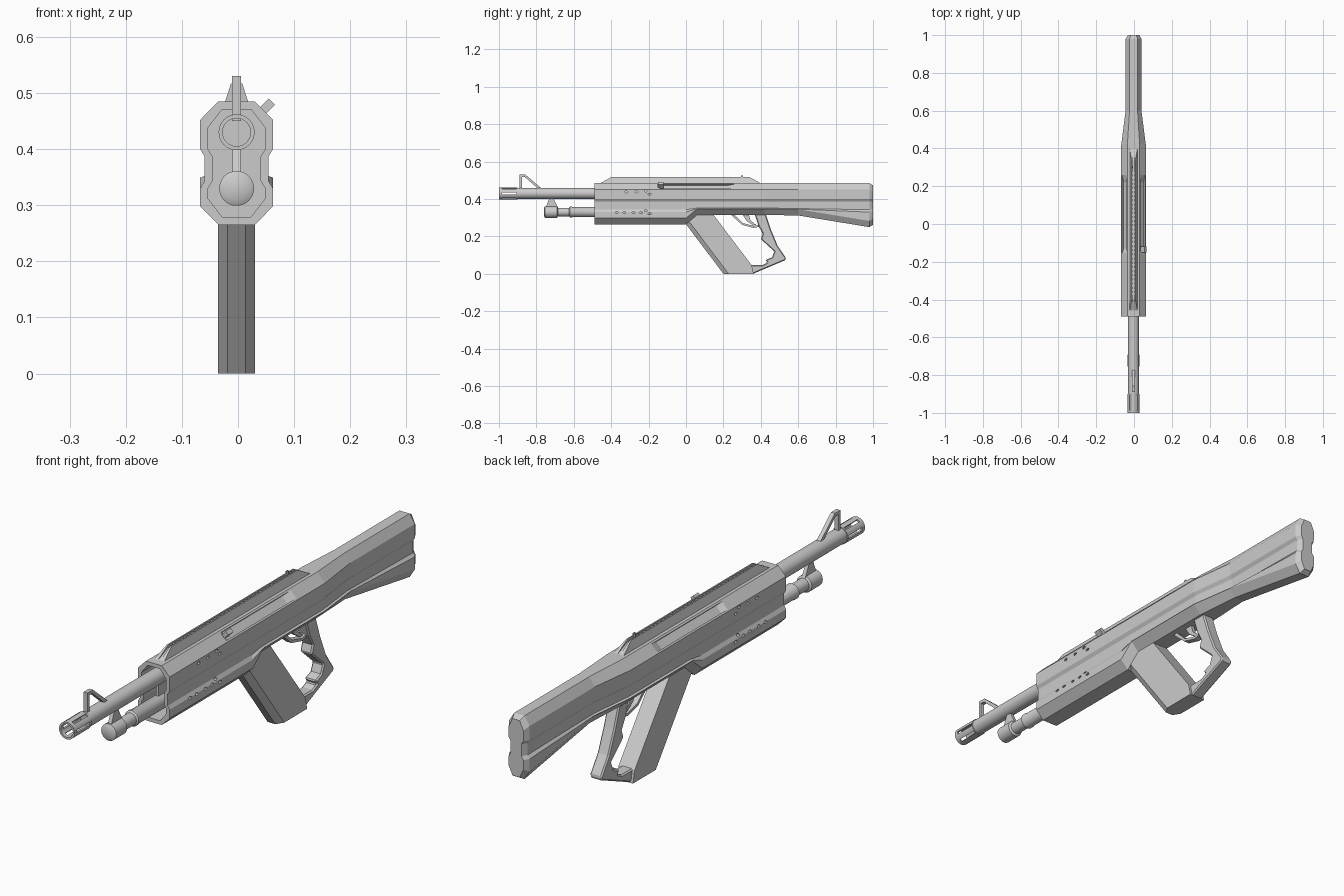
import bpy
import bmesh
import math
from mathutils import Matrix, Vector

default_cube = bpy.data.objects.get("Cube")
if default_cube:
    bpy.data.objects.remove(default_cube, do_unlink=True)

CENTRE_X = -0.0025


def finish(name, bm):
    bmesh.ops.recalc_face_normals(bm, faces=bm.faces)
    mesh = bpy.data.meshes.new(name)
    bm.to_mesh(mesh)
    bm.free()
    obj = bpy.data.objects.new(name, mesh)
    bpy.context.collection.objects.link(obj)
    return obj


def activate(obj):
    bpy.ops.object.select_all(action="DESELECT")
    obj.select_set(True)
    bpy.context.view_layer.objects.active = obj


def loft(name, rings):
    """Skin a list of equal closed rings and cap both ends."""
    bm = bmesh.new()
    loops = [[bm.verts.new(point) for point in ring] for ring in rings]
    count = len(loops[0])
    for first, second in zip(loops, loops[1:]):
        for i in range(count):
            j = (i + 1) % count
            bm.faces.new((first[i], first[j], second[j], second[i]))
    bm.faces.new(loops[0])
    bm.faces.new(loops[-1])
    return finish(name, bm)


def prism(name, outline, half_width, bevel=0):
    """Extrude a side outline of (y, z) points across the width."""
    rings = [[(CENTRE_X + side * half_width, y, z) for y, z in outline] for side in (-1, 1)]
    obj = loft(name, rings)
    if bevel:
        modifier = obj.modifiers.new("edge_chamfer", "BEVEL")
        modifier.width = bevel
        modifier.segments = 1
        modifier.limit_method = "ANGLE"
        modifier.angle_limit = math.radians(50)
    return obj


def lathe(name, height, profile, sides=32):
    """Turn (y, radius) points around a lengthwise axis."""
    angles = [math.tau * i / sides for i in range(sides)]
    rings = [[(CENTRE_X + r * math.cos(a), y, height + r * math.sin(a)) for a in angles]
             for y, r in profile]
    return loft(name, rings)


def box(name, centre, size, roll=0):
    bm = bmesh.new()
    turn = Matrix.Rotation(roll, 4, "Y")
    matrix = Matrix.Translation(centre) @ turn @ Matrix.Diagonal((*size, 1))
    bmesh.ops.create_cube(bm, size=1, matrix=matrix)
    return finish(name, bm)


def cut(target, cutter):
    cutter.hide_render = True
    modifier = target.modifiers.new("cut", "BOOLEAN")
    modifier.operation = "DIFFERENCE"
    modifier.solver = "EXACT"
    modifier.object = cutter
    activate(target)
    bpy.ops.object.modifier_apply(modifier=modifier.name)
    bpy.data.objects.remove(cutter, do_unlink=True)


def smooth(obj):
    activate(obj)
    bpy.ops.object.shade_smooth_by_angle(angle=math.radians(35))


# Waisted octagonal shell, from the hollow front to the butt
def body_ring(y, bottom, width, inset=0):
    w = width - inset
    top, low = 0.485 - inset, bottom + inset
    waist = w - 0.008
    shoulder = low + 0.033
    half = [(w / 2, top), (w, top - 0.033), (w, 0.4), (waist, 0.387),
            (waist, max(0.343, shoulder + 0.004)), (w, max(0.33, shoulder + 0.001)),
            (w, shoulder), (w / 2, low)]
    loop = half + [(-x, z) for x, z in reversed(half)]
    return [(CENTRE_X + x, y, z) for x, z in loop]


stations = [(-0.18, 0.265, 0.065, 0.014), (-0.49, 0.265, 0.065, 0.014),
            (-0.49, 0.265, 0.065), (0, 0.265, 0.065), (0.06, 0.315, 0.065),
            (0.42, 0.315, 0.065), (0.6, 0.312, 0.042), (0.98, 0.25, 0.042),
            (1, 0.25, 0.042, 0.012)]
body = loft("body_shell", [body_ring(*station) for station in stations])

# Long recess in each upper chamfer
for side in (-1, 1):
    outward = Vector((side, 0, 1)).normalized()
    across = Vector((side, 0, -1)).normalized()
    middle = Vector((CENTRE_X + side * 0.049, 0, 0.4685))
    rings = []
    for depth, start, end in ((0.012, -0.18, 0.3), (-0.012, -0.13, 0.22)):
        corners = [(-1, start), (1, start), (1, end), (-1, end)]
        rings.append([middle + outward * depth + across * 0.016 * s + Vector((0, y, 0))
                      for s, y in corners])
    cut(body, loft("recess_cutter", rings))

# Small vent holes through both side walls
upper_vents = [(y, 0.438) for y in (-0.32, -0.265)]
lower_vents = [(y, 0.328) for y in (-0.37, -0.33, -0.28, -0.24)]
end_vents = [(y, z + d) for z in (0.435, 0.33) for y, d in ((-0.215, 0.008), (-0.195, -0.009))]
for y, z in upper_vents + lower_vents + end_vents:
    bm = bmesh.new()
    place = Matrix.Translation((0, y, z)) @ Matrix.Rotation(math.pi / 2, 4, "Y")
    bmesh.ops.create_cone(bm, cap_ends=True, segments=10, radius1=0.007, radius2=0.007,
                          depth=0.3, matrix=place @ Matrix.Diagonal((0.7, 1.2, 1, 1)))
    cut(body, finish("vent_cutter", bm))

# Charging handle on the left chamfer
box("charging_handle", (0.049, -0.135, 0.473), (0.016, 0.03, 0.032), math.pi / 4)


# Raised sighting ridge with a central channel
def ridge_ring(y, rise):
    top = 0.48 + 0.037 * rise
    spread = 0.022 - 0.012 * rise
    half = [(0.022, 0.478), (spread, top), (0.005, top), (0.005, top - 0.01 * rise)]
    loop = half + [(-x, z) for x, z in reversed(half)]
    return [(CENTRE_X + x, y, z) for x, z in loop]


loft("top_ridge", [ridge_ring(y, rise) for y, rise in
                   ((-0.46, 0.1), (-0.4, 1), (0.34, 1), (0.4, 0.1))])
for i in range(30):
    box("ridge_tooth", (CENTRE_X, -0.37 + i * 0.022, 0.509), (0.011, 0.009, 0.008))
for side in (-1, 1):
    box("rear_sight_post", (CENTRE_X + side * 0.006, 0.3, 0.519), (0.004, 0.012, 0.014))

# Barrel with a slotted hollow muzzle
barrel = lathe("barrel", 0.43, [(-0.885, 0.001), (-0.885, 0.025), (-1, 0.025), (-1, 0.032),
                               (-0.9, 0.032), (-0.9, 0.029), (-0.17, 0.029)])
for i in range(3):
    cut(barrel, box("slot_cutter", (CENTRE_X, -0.945, 0.43), (0.011, 0.08, 0.09),
                    math.pi * (i + 0.5) / 3))
smooth(barrel)

# Lower tube under the barrel
lower_tube = lathe("lower_tube", 0.33, [(-0.76, 0.021), (-0.754, 0.031), (-0.69, 0.031),
                                       (-0.685, 0.023), (-0.625, 0.023), (-0.62, 0.029),
                                       (-0.61, 0.029), (-0.605, 0.027), (-0.17, 0.027)])
smooth(lower_tube)
prism("tube_bracket", [(-0.75, 0.355), (-0.73, 0.405), (-0.71, 0.405), (-0.685, 0.355)], 0.007)
prism("inner_web", [(-0.47, 0.35), (-0.47, 0.41), (-0.17, 0.41), (-0.17, 0.35)], 0.005)

# Front sight: upright, top bar and sloping brace
prism("front_sight", [(-0.89, 0.45), (-0.89, 0.53), (-0.858, 0.53), (-0.77, 0.455),
                      (-0.79, 0.455), (-0.862, 0.518), (-0.878, 0.518), (-0.878, 0.45)], 0.008)

# Slanted front column with chamfered leading edges
def column_ring(z, front, rear):
    half = [(0.016, front), (0.033, front + 0.028), (0.033, rear)]
    loop = half + [(-x, y) for x, y in reversed(half)]
    return [(CENTRE_X + x, y, z) for x, y in loop]


loft("slanted_column", [column_ring(0, 0.2, 0.362), column_ring(0.045, 0.166, 0.352),
                        column_ring(0.325, -0.045, 0.14)])

# Hand grip loop closing behind the column
prism("hand_grip", [(0.3, 0.001), (0.36, 0.001), (0.53, 0.073), (0.535, 0.085), (0.49, 0.15),
                    (0.455, 0.235), (0.425, 0.325), (0.365, 0.325), (0.388, 0.255),
                    (0.41, 0.215), (0.4, 0.185), (0.472, 0.12), (0.46, 0.088),
                    (0.425, 0.075), (0.435, 0.06), (0.41, 0.048), (0.3, 0.048)], 0.024, 0.005)

# Trigger and its guard
prism("trigger_guard", [(0.235, 0.32), (0.3, 0.262), (0.36, 0.246), (0.4, 0.252),
                        (0.39, 0.262), (0.362, 0.256), (0.305, 0.271), (0.255, 0.32)], 0.012)
prism("trigger", [(0.3, 0.32), (0.335, 0.32), (0.345, 0.285), (0.375, 0.262),
                  (0.36, 0.259), (0.325, 0.282)], 0.007)
